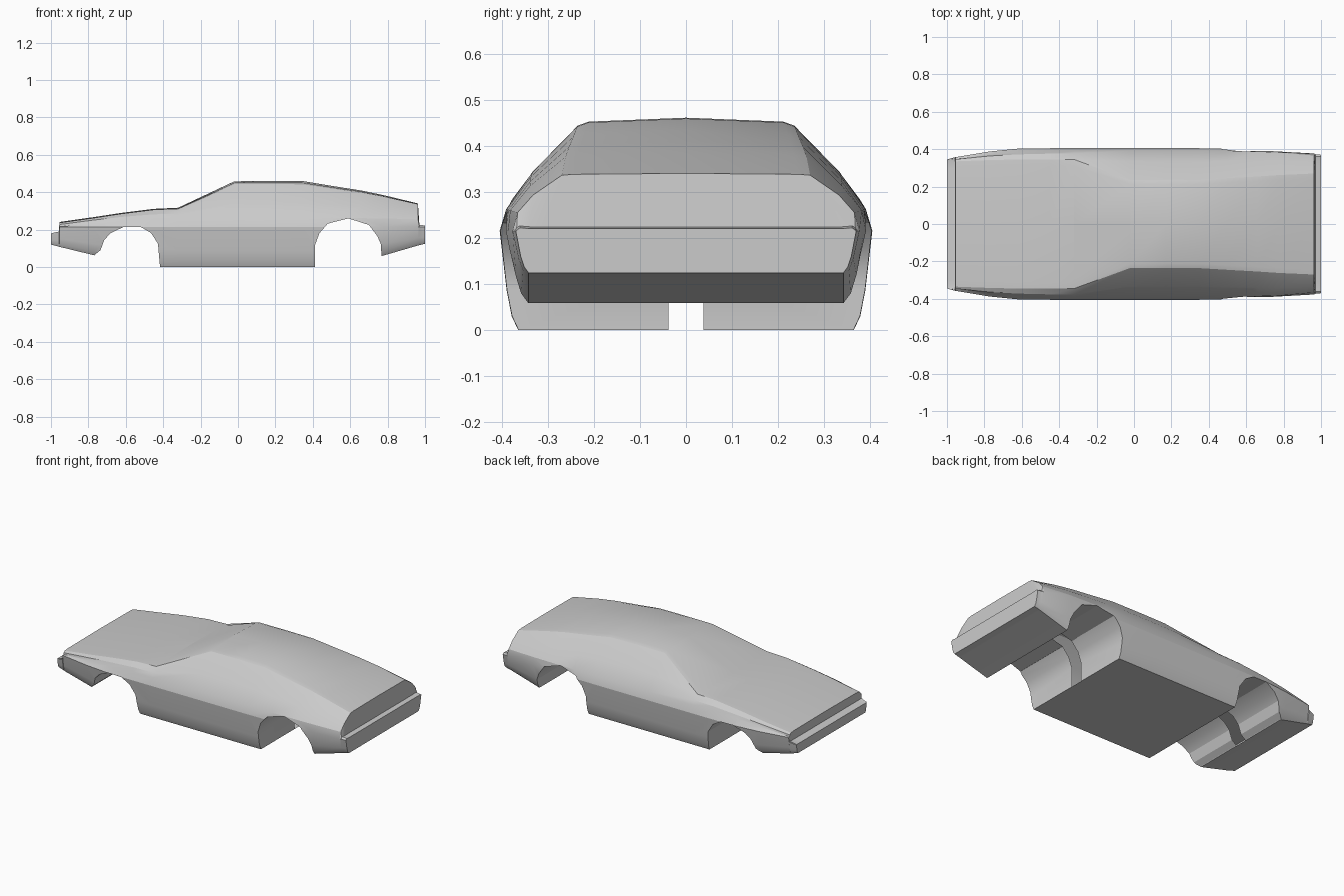
import bpy, bmesh, math

# Body stations: x, top z, edge y, edge z, shoulder y, shoulder z, belt y, floor y, floor z
STATIONS = [
    (-1.0, .178, .335, .178, .343, .176, .345, .330, .120),
    (-.957, .187, .335, .187, .352, .187, .357, .335, .109),
    (-.955, .241, .335, .236, .345, .215, .357, .335, .108),
    (-.77, .267, .342, .262, .370, .238, .388, .340, .063),
    (-.62, .290, .345, .285, .382, .250, .403, .350, .030),
    (-.45, .311, .346, .306, .388, .258, .405, .365, .000),
    (-.32, .317, .345, .311, .390, .260, .405, .365, .000),
    (-.02, .458, .235, .443, .391, .262, .405, .365, .000),
    (.17, .461, .235, .444, .391, .262, .405, .365, .000),
    (.35, .459, .236, .442, .391, .262, .405, .365, .000),
    (.50, .434, .245, .420, .390, .262, .403, .363, .000),
    (.66, .409, .254, .398, .386, .261, .394, .350, .030),
    (.78, .384, .262, .376, .382, .260, .387, .342, .062),
    (.962, .340, .270, .336, .366, .255, .377, .342, .115),
    (.970, .224, .340, .224, .368, .222, .373, .342, .117),
    (1.0, .220, .340, .220, .366, .218, .370, .342, .124),
]

# Wheel arch outlines in x, z
FRONT_ARCH = [(-.79, -.1), (-.79, .0), (-.765, .066), (-.735, .09), (-.715, .145), (-.68, .182),
              (-.61, .215), (-.52, .214), (-.465, .182), (-.428, .125), (-.417, .0), (-.417, -.1)]
REAR_ARCH = [(.417, -.1), (.413, .0), (.413, .12), (.435, .18), (.48, .232), (.59, .26),
             (.70, .225), (.745, .165), (.765, .12), (.768, .0), (.768, -.1)]
SLOT = .038


def section(x, zt, y1, z1, y2, z2, y3, y5, zb):
    z3 = min(.215, z2)
    half = [(y1 * .9, zt - (zt - z1) * .5), (y1, z1),
            (y1 + (y2 - y1) * .6 + .005, z1 + (z2 - z1) * .57 + .003),
            (y2, z2), (y3, z3),
            (y3 + (y5 - y3) * .38, z3 + (zb - z3) * .6),
            (y3 + (y5 - y3) * .65, z3 + (zb - z3) * .86), (y5, zb)]
    ring = [(0, zt)] + half + [(-y, z) for y, z in reversed(half)]
    return [(x, y, z) for y, z in ring]


def loft(name, rings):
    bm = bmesh.new()
    rows = [[bm.verts.new(p) for p in ring] for ring in rings]
    n = len(rows[0])
    for a, b in zip(rows, rows[1:]):
        for i in range(n):
            bm.faces.new((a[i], a[(i + 1) % n], b[(i + 1) % n], b[i]))
    bm.faces.new(rows[0])
    bm.faces.new(rows[-1])
    bmesh.ops.recalc_face_normals(bm, faces=bm.faces)
    mesh = bpy.data.meshes.new(name)
    bm.to_mesh(mesh)
    bm.free()
    ob = bpy.data.objects.new(name, mesh)
    bpy.context.collection.objects.link(ob)
    return ob


# Car shell
body = loft("car_body", [section(*s) for s in STATIONS])
bpy.context.view_layer.objects.active = body
body.select_set(True)

# Wheel tunnels, with loops either side of the central slot
for name, arch in (("front_arch_cutter", FRONT_ARCH), ("rear_arch_cutter", REAR_ARCH)):
    cutter = loft(name, [[(x, y, z) for x, z in arch] for y in (-.6, -SLOT, SLOT, .6)])
    cutter.hide_render = True
    mod = body.modifiers.new(name, 'BOOLEAN')
    mod.operation = 'DIFFERENCE'
    mod.solver = 'EXACT'
    mod.object = cutter
    bpy.ops.object.modifier_apply(modifier=mod.name)
    bpy.data.objects.remove(cutter)

# Open the slot between left and right wheel wells
bm = bmesh.new()
bm.from_mesh(body.data)
gap = [f for f in bm.faces if all(abs(v.co.y) < SLOT + .001 for v in f.verts)]
bmesh.ops.delete(bm, geom=gap, context='FACES')
bm.to_mesh(body.data)
bm.free()

bpy.ops.object.shade_smooth_by_angle(angle=math.radians(22))
